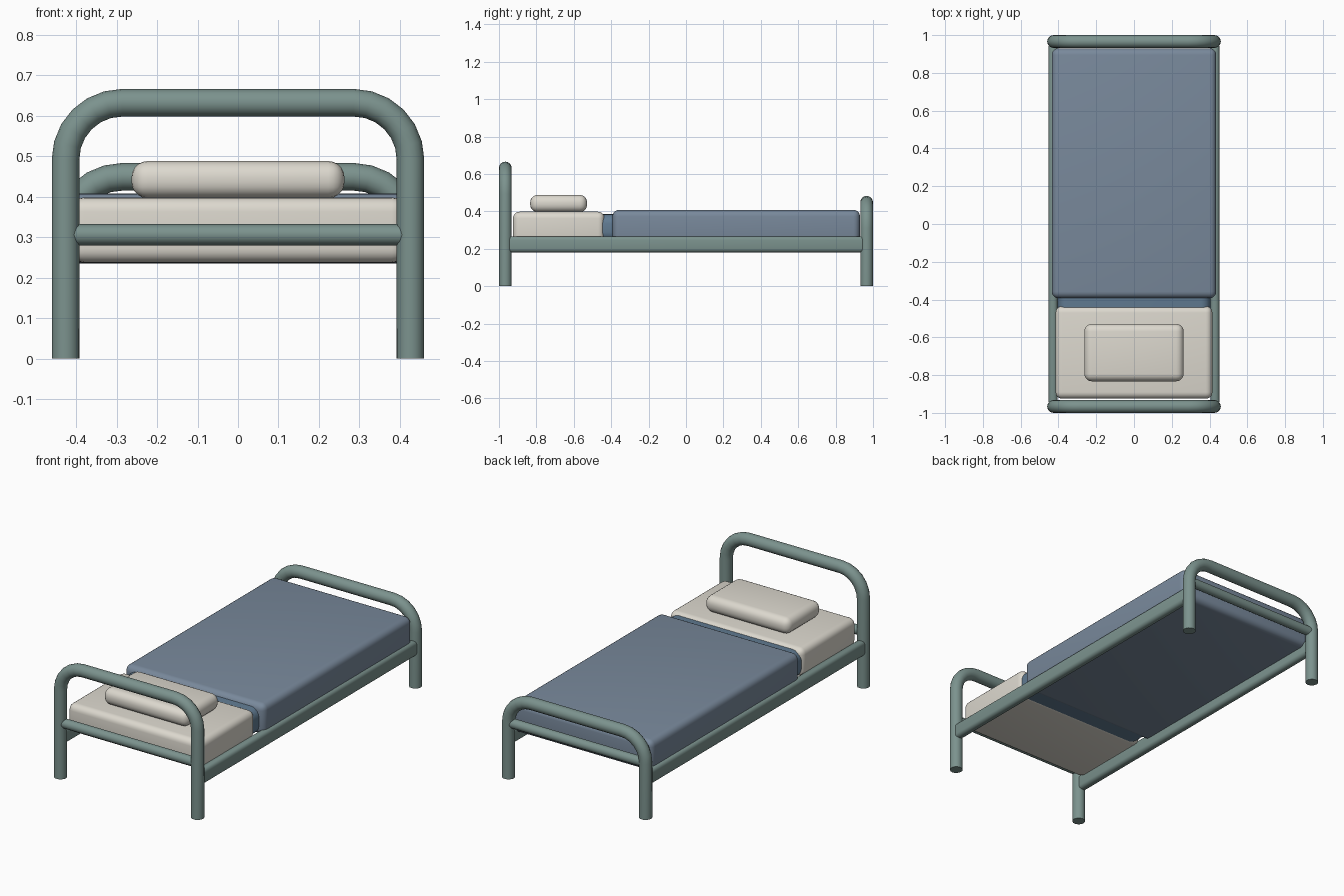
import bpy
import math

if "Cube" in bpy.data.objects:
    bpy.data.objects.remove(bpy.data.objects["Cube"])


def material(name, color):
    m = bpy.data.materials.new(name)
    m.diffuse_color = (*color, 1)
    m.use_nodes = True
    m.node_tree.nodes["Principled BSDF"].inputs["Base Color"].default_value = m.diffuse_color
    return m


STEEL = material("painted_steel", (0.20, 0.29, 0.27))
BLANKET = material("blanket_cloth", (0.19, 0.25, 0.33))
TICKING = material("mattress_cloth", (0.12, 0.20, 0.29))
LINEN = material("linen", (0.72, 0.69, 0.62))


def smooth(obj, angle=40):
    bpy.ops.object.select_all(action='DESELECT')
    obj.select_set(True)
    bpy.context.view_layer.objects.active = obj
    bpy.ops.object.shade_smooth_by_angle(angle=math.radians(angle))


def tube(name, points, radius):
    """Capped round tube along a list of points."""
    cu = bpy.data.curves.new(name, 'CURVE')
    cu.dimensions = '3D'
    cu.bevel_depth = radius
    cu.bevel_resolution = 6
    cu.use_fill_caps = True
    sp = cu.splines.new('POLY')
    sp.points.add(len(points) - 1)
    for p, co in zip(sp.points, points):
        p.co = (*co, 1)
    obj = bpy.data.objects.new(name, cu)
    bpy.context.collection.objects.link(obj)
    bpy.ops.object.select_all(action='DESELECT')
    obj.select_set(True)
    bpy.context.view_layer.objects.active = obj
    bpy.ops.object.convert(target='MESH')
    obj = bpy.context.object
    obj.data.materials.clear()
    obj.data.materials.append(STEEL)
    smooth(obj)
    return obj


def soft_box(name, lo, hi, bevel, mat, segments=5):
    """Box between two corners with rounded edges."""
    bpy.ops.mesh.primitive_cube_add(
        size=1, location=[(a + b) / 2 for a, b in zip(lo, hi)])
    obj = bpy.context.object
    obj.name = name
    obj.scale = [b - a for a, b in zip(lo, hi)]
    bpy.ops.object.transform_apply(location=False, rotation=False, scale=True)
    mod = obj.modifiers.new("round", 'BEVEL')
    mod.width = bevel
    mod.segments = segments
    bpy.ops.object.modifier_apply(modifier=mod.name)
    obj.data.materials.append(mat)
    smooth(obj)
    return obj


def end_frame(name, y, top):
    """Bent hoop whose two ends are the legs, plus a crossbar."""
    half, r, steps = 0.426, 0.14, 6
    right = [(half, y, 0)]
    for i in range(steps + 1):
        a = math.pi / 2 * i / steps
        right.append((half - r + r * math.cos(a), y, top - r + r * math.sin(a)))
    left = [(-x, yy, z) for x, yy, z in reversed(right)]
    tube(name + "_hoop", right + left, 0.034)
    tube(name + "_crossbar", [(-half, y, 0.306), (half, y, 0.306)], 0.026)


# Head and foot frames
end_frame("head", -0.966, 0.632)
end_frame("foot", 0.966, 0.449)

# Side rails
for side, s in (("left", -1), ("right", 1)):
    x0, x1 = sorted((s * 0.405, s * 0.452))
    soft_box(side + "_side_rail", (x0, -0.96, 0.181), (x1, 0.96, 0.267),
             0.02, STEEL, 4)

# Bedding
soft_box("mattress", (-0.405, -0.923, 0.239), (0.405, 0.92, 0.385), 0.05, TICKING)
soft_box("sheet", (-0.415, -0.925, 0.237), (0.415, -0.435, 0.398), 0.035, LINEN)
soft_box("blanket", (-0.435, -0.393, 0.235), (0.435, 0.93, 0.408), 0.035, BLANKET)
soft_box("pillow", (-0.263, -0.833, 0.396), (0.263, -0.529, 0.488), 0.04, LINEN)
